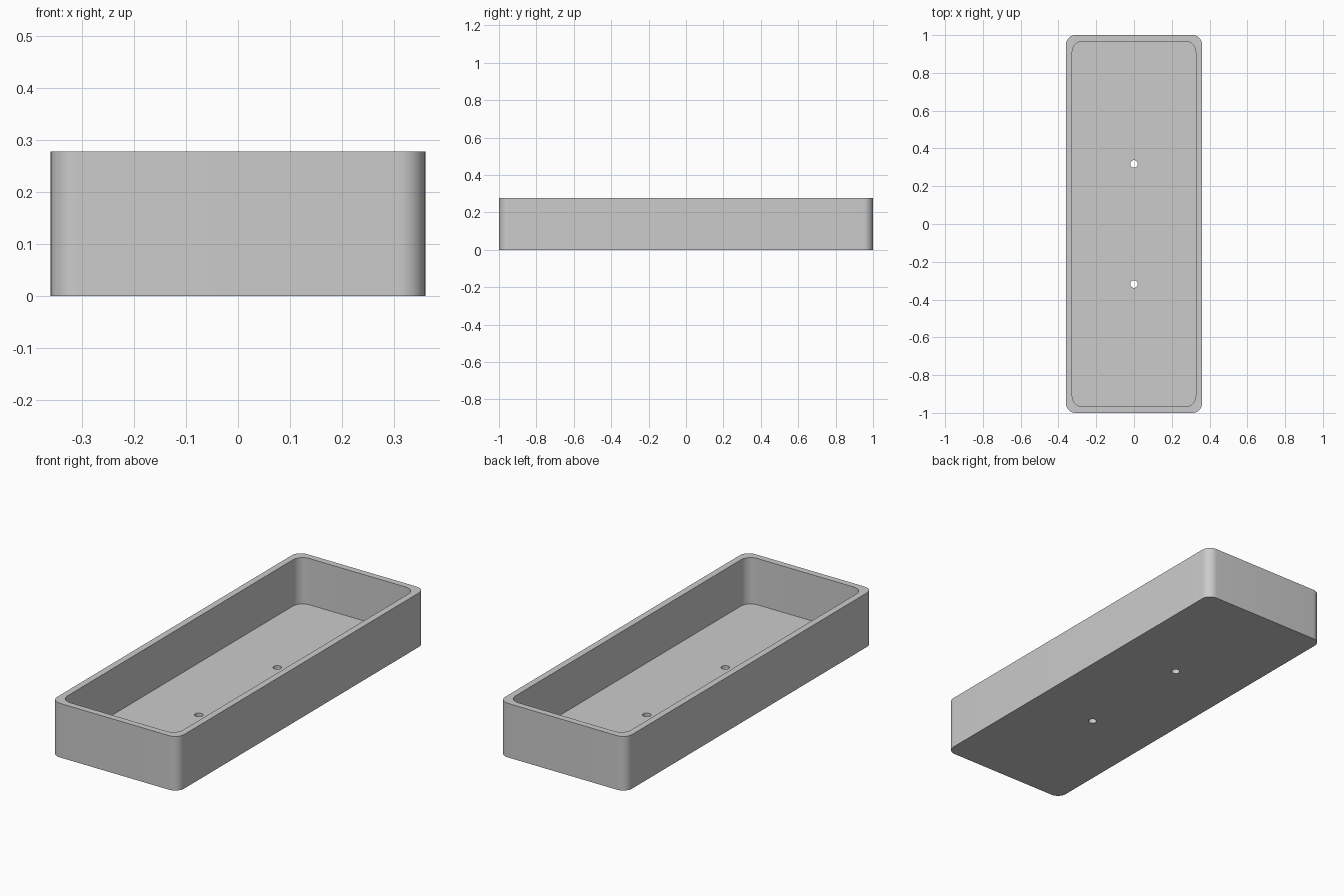
import bpy, bmesh
from math import sin, cos, pi, radians

if "Cube" in bpy.data.objects:
    bpy.data.objects.remove(bpy.data.objects["Cube"])

LENGTH, WIDTH, HEIGHT = 2.0, 0.72, 0.277
WALL, FLOOR = 0.033, 0.04
HOLE_Y, HOLE_R = 0.318, 0.02


def rounded_rect(hx, hy, r, n=12):
    pts = []
    for k, (sx, sy) in enumerate([(1, 1), (-1, 1), (-1, -1), (1, -1)]):
        for i in range(n + 1):
            a = (k + i / n) * pi / 2
            pts.append((sx * (hx - r) + r * cos(a), sy * (hy - r) + r * sin(a)))
    return pts


def circle(cx, cy, r, n=32):
    return [(cx + r * cos(2 * pi * i / n), cy + r * sin(2 * pi * i / n)) for i in range(n)]


def prism(name, outline, z0, z1):
    bm = bmesh.new()
    face = bm.faces.new([bm.verts.new((x, y, z0)) for x, y in outline])
    ext = bmesh.ops.extrude_face_region(bm, geom=[face], use_keep_orig=True)
    top = [v for v in ext["geom"] if isinstance(v, bmesh.types.BMVert)]
    bmesh.ops.translate(bm, verts=top, vec=(0, 0, z1 - z0))
    bmesh.ops.recalc_face_normals(bm, faces=bm.faces)
    mesh = bpy.data.meshes.new(name)
    bm.to_mesh(mesh)
    bm.free()
    obj = bpy.data.objects.new(name, mesh)
    bpy.context.collection.objects.link(obj)
    return obj


def cut(target, cutter):
    bpy.context.view_layer.objects.active = target
    mod = target.modifiers.new("cut", "BOOLEAN")
    mod.operation, mod.solver, mod.object = "DIFFERENCE", "EXACT", cutter
    bpy.ops.object.modifier_apply(modifier=mod.name)
    bpy.data.objects.remove(cutter)


# Outer body of the open tray
tray = prism("tray", rounded_rect(WIDTH / 2, LENGTH / 2, 0.05), 0, HEIGHT)

# Hollow inside
cut(tray, prism("cavity_cutter",
                rounded_rect(WIDTH / 2 - WALL, LENGTH / 2 - WALL, 0.055), FLOOR, HEIGHT + 0.1))

# Two drain holes through the floor
for side in (-1, 1):
    cut(tray, prism("drain_cutter", circle(0, side * HOLE_Y, HOLE_R), -0.1, FLOOR + 0.1))

# Smooth corners, sharp rims
bpy.ops.object.select_all(action="DESELECT")
tray.select_set(True)
bpy.context.view_layer.objects.active = tray
bpy.ops.object.shade_smooth_by_angle(angle=radians(30))
